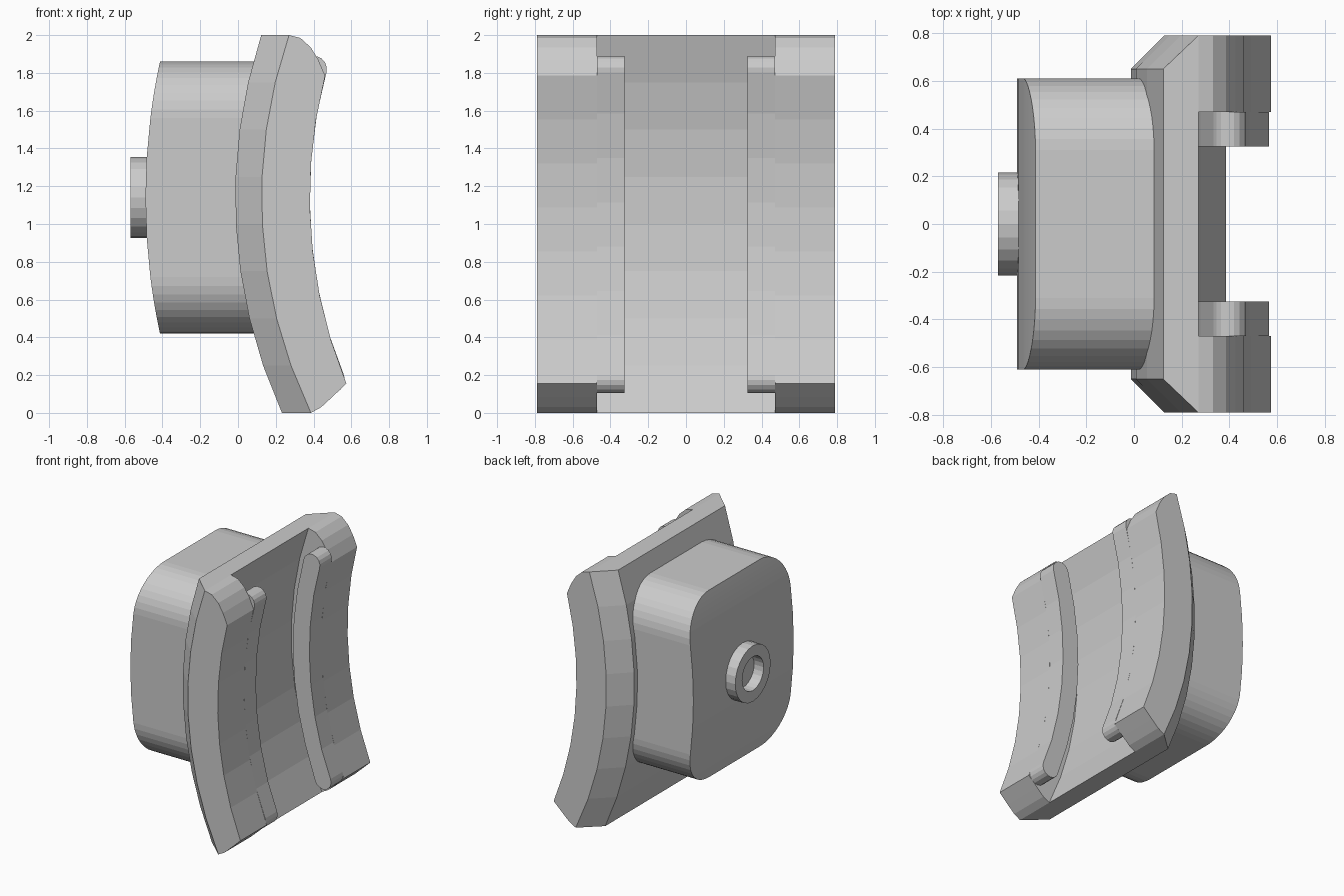
import bpy, bmesh
from math import sin, cos, pi, sqrt

if "Cube" in bpy.data.objects:
    bpy.data.objects.remove(bpy.data.objects["Cube"])

CZ = 1.14  # height where all curved faces bulge most


def arc(mid, r, z):
    """x of a curved face at height z"""
    return mid + r - sqrt(r * r - (z - CZ) ** 2)


def back(z): return arc(-0.015, 2.75, z)
def floor(z): return arc(0.125, 2.62, z)
def front(z): return arc(0.38, 2.6, z)
def lip_back(z): return arc(0.24, 2.6, z)


def steps(a, b, n):
    return [a + (b - a) * i / n for i in range(n + 1)]


def loft(name, rings, closed=False):
    """Skin a list of equal-length point rings"""
    bm = bmesh.new()
    vs = [[bm.verts.new(p) for p in ring] for ring in rings]
    n = len(vs[0])
    pairs = list(zip(vs, vs[1:])) + ([(vs[-1], vs[0])] if closed else [])
    for a, b in pairs:
        for i in range(n):
            j = (i + 1) % n
            bm.faces.new((a[i], a[j], b[j], b[i]))
    if not closed:
        bm.faces.new(vs[0])
        bm.faces.new(vs[-1])
    bmesh.ops.recalc_face_normals(bm, faces=bm.faces)
    me = bpy.data.meshes.new(name)
    bm.to_mesh(me)
    bm.free()
    ob = bpy.data.objects.new(name, me)
    bpy.context.collection.objects.link(ob)
    return ob


def prism(name, profile, y0, y1):
    """Extrude an x-z profile along y"""
    return loft(name, [[(x, y, z) for x, z in profile] for y in (y0, y1)])


# curved base plate with bevelled long edges
loft("base_plate", [[(back(z), -0.65, z), (floor(z), -0.79, z),
                     (floor(z), 0.79, z), (back(z), 0.65, z)]
                    for z in steps(0, 2, 8)])

# side rails with rounded ends
rail = [(floor(z), z) for z in steps(0, 2, 8)]
rail += [(0.33, 1.985), (0.385, 1.935), (0.425, 1.87)]
rail += [(front(z), z) for z in steps(1.785, 0.155, 7)]
rail += [(0.50, 0.085), (0.44, 0.03)]

# overhanging lips that form the T-slot, with half-round ends
TOP, BOT, R = 1.82, 0.175, 0.07


def lip_end(zc, tilt, start):
    xc = (front(zc) + lip_back(zc)) / 2
    return [(xc + R * cos(start + tilt + pi * i / 8), zc + R * sin(start + tilt + pi * i / 8))
            for i in range(9)]


lip = lip_end(TOP, -0.26, 0)
lip += [(lip_back(z), z) for z in steps(TOP, BOT, 7)[1:-1]]
lip += lip_end(BOT, 0.38, pi)
lip += [(front(z), z) for z in steps(BOT, TOP, 7)[1:-1]]

for side, s in (("left", -1), ("right", 1)):
    prism("rail_" + side, rail, s * 0.47, s * 0.79)
    prism("lip_" + side, lip, s * 0.325, s * 0.47)

# rounded block behind the plate
HW, HH, CR = 0.61, 0.72, 0.30
corner = [pi / 2 * i / 10 for i in range(11)]
levels = [(-HH + CR - CR * cos(a), HW - CR + CR * sin(a)) for a in corner]
levels += [(z, HW) for z in steps(-HH + CR, HH - CR, 4)[1:-1]]
levels += [(HH - CR + CR * sin(a), HW - CR + CR * cos(a)) for a in corner]
rings = []
for dz, w in levels:
    z = CZ + dz
    l, r = arc(-0.49, 3.4, z), back(z) + 0.06
    rings.append([(l, -w, z), (r, -w, z), (r, w, z), (l, w, z)])
loft("rear_block", rings)

# small hollow boss on the block
section = [(-0.57, 0.215), (-0.46, 0.215), (-0.46, 0.13), (-0.57, 0.13)]
loft("boss_ring", [[(x, r * cos(2 * pi * k / 24), CZ + r * sin(2 * pi * k / 24))
                    for x, r in section] for k in range(24)], closed=True)
